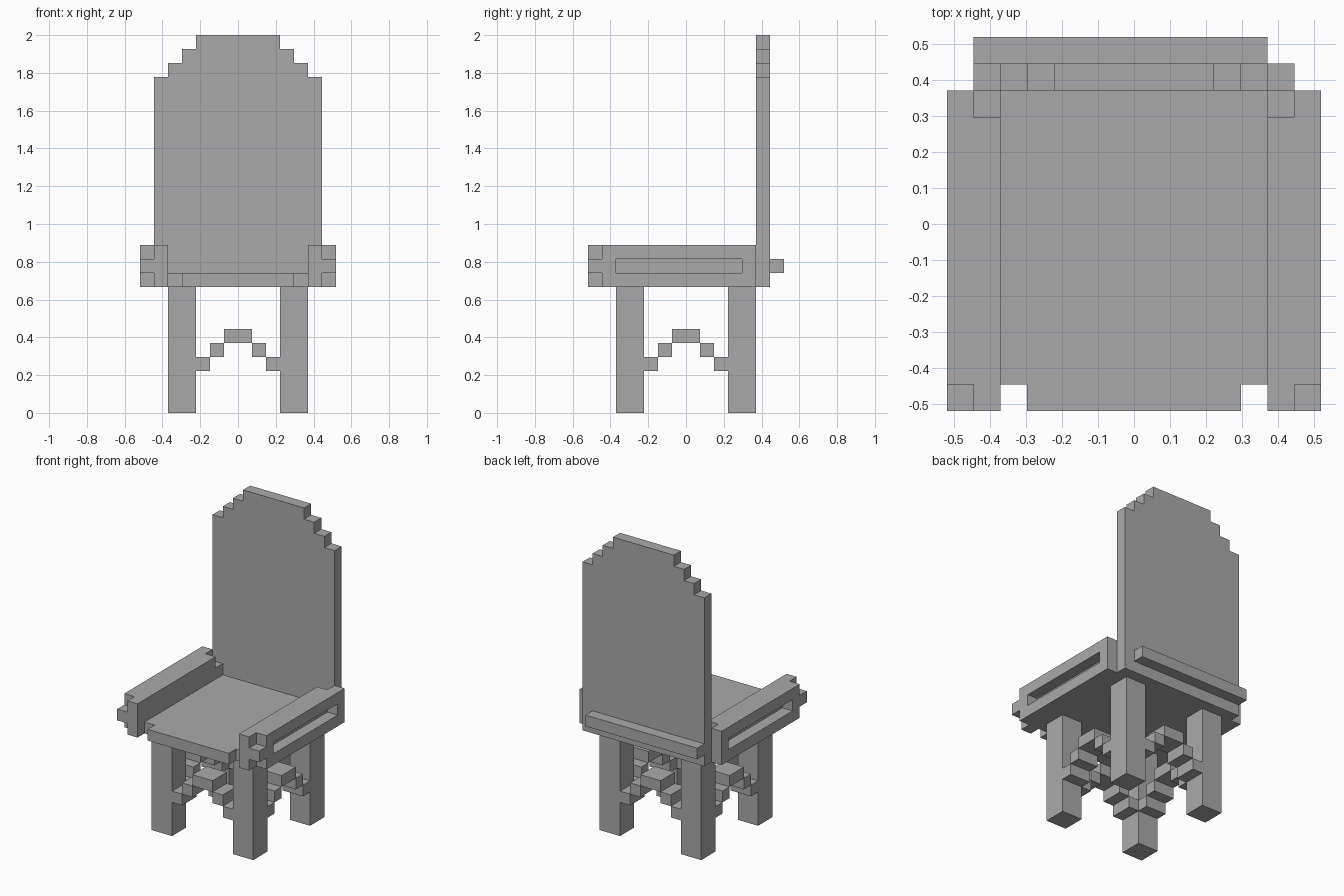
import bpy
import bmesh
from mathutils import Matrix, Vector

U = 2 / 27  # one block of the stepped design

scene_cube = bpy.data.objects.get("Cube")
if scene_cube:
    bpy.data.objects.remove(scene_cube, do_unlink=True)

grey = bpy.data.materials.new("plain_grey")
grey.use_nodes = True
grey.diffuse_color = (0.4, 0.4, 0.4, 1)
grey.node_tree.nodes["Principled BSDF"].inputs["Base Color"].default_value = (0.4, 0.4, 0.4, 1)


def finish(name, bm):
    """Turn a bmesh measured in blocks into a scaled, coloured object."""
    bmesh.ops.recalc_face_normals(bm, faces=bm.faces)
    bmesh.ops.scale(bm, vec=(U, U, U), verts=bm.verts)
    mesh = bpy.data.meshes.new(name)
    bm.to_mesh(mesh)
    bm.free()
    mesh.materials.append(grey)
    obj = bpy.data.objects.new(name, mesh)
    bpy.context.collection.objects.link(obj)
    return obj


def add_box(bm, low, high):
    low, high = Vector(low), Vector(high)
    matrix = Matrix.Translation((low + high) / 2) @ Matrix.Diagonal((*(high - low), 1))
    bmesh.ops.create_cube(bm, size=1, matrix=matrix)


def box(name, low, high):
    bm = bmesh.new()
    add_box(bm, low, high)
    return finish(name, bm)


def slab(name, outline, offset, direction):
    """Extrude a half outline, mirrored in x, along a direction."""
    points = outline + [(-x, v) for x, v in reversed(outline)]
    bm = bmesh.new()
    upright = direction.y != 0
    verts = [bm.verts.new((x, offset, v) if upright else (x, v, offset)) for x, v in points]
    face = bm.faces.new(verts)
    new = bmesh.ops.extrude_face_region(bm, geom=[face])["geom"]
    bmesh.ops.translate(bm, vec=direction, verts=[g for g in new if isinstance(g, bmesh.types.BMVert)])
    return finish(name, bm)


def cut(obj, cutters):
    """Subtract boxes from an object and discard them."""
    for cutter in cutters:
        cutter.hide_render = True
        mod = obj.modifiers.new("cut", 'BOOLEAN')
        mod.operation = 'DIFFERENCE'
        mod.solver = 'EXACT'
        mod.object = cutter
    graph = bpy.context.evaluated_depsgraph_get()
    mesh = bpy.data.meshes.new_from_object(obj.evaluated_get(graph))
    obj.modifiers.clear()
    obj.data = mesh
    for cutter in cutters:
        bpy.data.objects.remove(cutter, do_unlink=True)


# Seat with notched front corners
slab("seat", [(4, -7), (4, -6), (5, -6), (5, 5)], 9, Vector((0, 0, 1)))

# Backrest with a stepped crown
slab("backrest", [(6, 9), (6, 24), (5, 24), (5, 25), (4, 25), (4, 26), (3, 26), (3, 27)],
     5, Vector((0, 1, 0)))
box("back_rail", (-6, 6, 10), (5, 7, 11))

# Armrests: outer groove, front knob and a notch beside the backrest
CUTS = [((6, -5, 10), (8, 4, 11)),
        ((6, -8, 11), (8, -6, 13)),
        ((6, -8, 8), (8, -6, 10)),
        ((4, 4, 11), (6, 6, 13))]


def side_box(name, side, low, high):
    xs = sorted((side * low[0], side * high[0]))
    return box(name, (xs[0], *low[1:]), (xs[1], *high[1:]))


for side, label in ((1, "left"), (-1, "right")):
    arm = side_box(label + "_armrest", side, (5, -7, 9), (7, 5, 12))
    cut(arm, [side_box("cutter", side, low, high) for low, high in CUTS])

# Legs
for x, x_label in ((3, "left"), (-5, "right")):
    for y, y_label in ((-5, "front"), (3, "back")):
        box(f"{y_label}_{x_label}_leg", (x, y, 0), (x + 2, y + 2, 9))

# Stepped arches between neighbouring legs
for turn, label in enumerate(("front", "left", "back", "right")):
    bm = bmesh.new()
    add_box(bm, (-1, -5, 5), (1, -3, 6))
    for step in (1, 2):
        for x in (step, -step - 1):
            add_box(bm, (x, -5, 5 - step), (x + 1, -3, 6 - step))
    bmesh.ops.rotate(bm, verts=bm.verts, cent=(0, 0, 0),
                     matrix=Matrix.Rotation(turn * 1.5707963, 3, 'Z'))
    finish(label + "_arch", bm)
